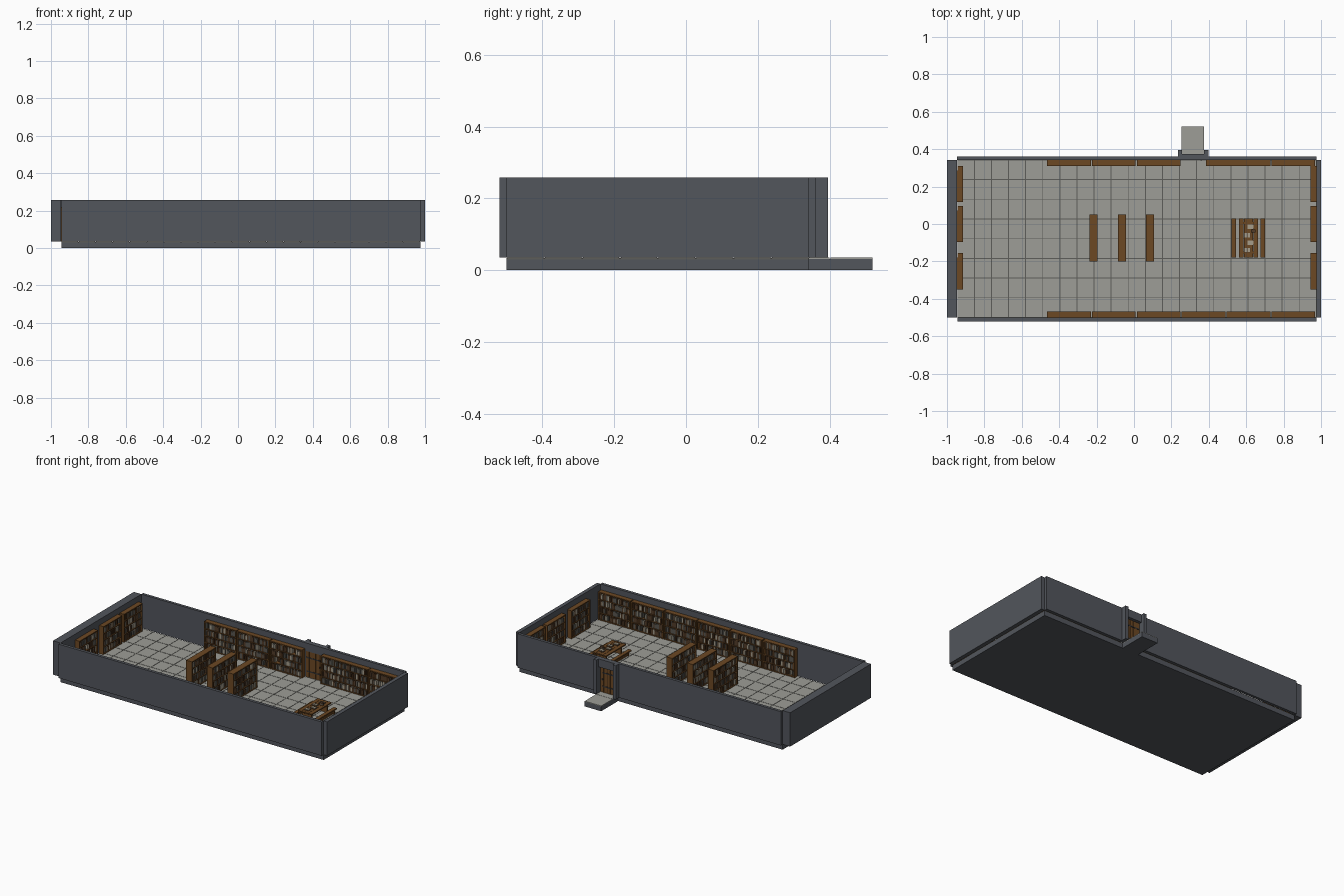
import bpy, bmesh, math, random
from mathutils import Matrix, Vector

random.seed(4)
if "Cube" in bpy.data.objects:
    bpy.data.objects.remove(bpy.data.objects["Cube"])


def material(name, rgb):
    m = bpy.data.materials.new(name)
    m.use_nodes = True
    m.diffuse_color = (*rgb, 1)
    m.node_tree.nodes["Principled BSDF"].inputs["Base Color"].default_value = (*rgb, 1)
    return m


MATS = [
    material("slate stone", (0.085, 0.092, 0.107)),
    material("pale floor tile", (0.34, 0.34, 0.31)),
    material("dark grout", (0.11, 0.11, 0.1)),
    material("oak wood", (0.15, 0.065, 0.017)),
    material("dark wood", (0.05, 0.022, 0.008)),
    material("brown leather", (0.085, 0.045, 0.022)),
    material("grey cloth", (0.1, 0.095, 0.08)),
    material("cream paper", (0.38, 0.34, 0.26)),
    material("iron", (0.03, 0.03, 0.032)),
]
STONE, TILE, GROUT, OAK, DARK, LEATHER, CLOTH, CREAM, IRON = range(len(MATS))
SPINES = [LEATHER, LEATHER, DARK, CLOTH, CLOTH, CREAM]


def box(bm, x0, x1, y0, y1, z0, z1, mat):
    place = Matrix.Translation(((x0 + x1) / 2, (y0 + y1) / 2, (z0 + z1) / 2))
    size = Matrix.Diagonal((x1 - x0, y1 - y0, z1 - z0, 1))
    geo = bmesh.ops.create_cube(bm, size=1, matrix=place @ size)
    for f in {f for v in geo["verts"] for f in v.link_faces}:
        f.material_index = mat


def finish(name, bm, place=None):
    mesh = bpy.data.meshes.new(name)
    bm.to_mesh(mesh)
    bm.free()
    for m in MATS:
        mesh.materials.append(m)
    ob = bpy.data.objects.new(name, mesh)
    bpy.context.collection.objects.link(ob)
    if place:
        ob.matrix_world = place
    return ob


def block(name, *args):
    bm = bmesh.new()
    box(bm, *args)
    return finish(name, bm)


# Room extents
L, R, F, B = -0.945, 0.975, -0.5, 0.343
FLOOR, TOP = 0.035, 0.258
D0, D1, DOOR_TOP = 0.255, 0.375, 0.205

# Foundation and tiled floor
block("foundation", L, R, F, B, 0, 0.03, STONE)
block("grout_bed", L, R, F, B, 0.03, 0.0335, GROUT)
bm = bmesh.new()
cols, rows, gap = 21, 8, 0.0022
w, d = (R - L) / cols, (B - F) / rows
for i in range(cols):
    for j in range(rows):
        x, y = L + i * w, F + j * d
        box(bm, x + gap, x + w - gap, y + gap, y + d - gap, 0.0325, FLOOR, TILE)
finish("floor_tiles", bm)

# Doorstep
block("doorstep_base", D0, D1, B, 0.52, 0, 0.031, STONE)
bm = bmesh.new()
for y0, y1 in ((B, 0.4), (0.402, 0.52)):
    box(bm, D0, D1, y0, y1, 0.031, FLOOR, TILE)
finish("doorstep_slabs", bm)

# Walls
block("right_wall", -1, L, F, B, FLOOR, TOP, STONE)
block("left_wall", R, 1, F, B, FLOOR, TOP, STONE)
block("front_wall", L, R, -0.52, F, FLOOR, TOP, STONE)
bm = bmesh.new()
box(bm, L, D0, B, 0.362, FLOOR, TOP, STONE)
box(bm, D1, R, B, 0.362, FLOOR, TOP, STONE)
box(bm, D0, D1, B, 0.362, DOOR_TOP, TOP, STONE)
finish("back_wall", bm)

# Doorway surround
for side, x in (("right", D0 - 0.02), ("left", D1)):
    block(side + "_door_post", x, x + 0.022, 0.36, 0.396, FLOOR, TOP, STONE)
block("door_lintel", D0, D1, 0.36, 0.375, DOOR_TOP, TOP, STONE)

# Plank door with iron straps and handle
bm = bmesh.new()
box(bm, D0, D1, 0.347, 0.352, FLOOR, DOOR_TOP, DARK)
plank = (D1 - D0) / 5
for i in range(5):
    x = D0 + i * plank
    box(bm, x + 0.0015, x + plank - 0.0015, 0.344, 0.355, FLOOR, DOOR_TOP, OAK)
for z in (0.07, 0.16):
    box(bm, D0 + 0.005, D1 - 0.015, 0.343, 0.3565, z, z + 0.008, IRON)
box(bm, D1 - 0.02, D1 - 0.012, 0.34, 0.36, 0.115, 0.125, IRON)
finish("door", bm)


def book_row(bm, x0, x1, y0, y1, z, room):
    """Upright books of varied width, height and depth."""
    x = x0
    while x < x1 - 0.008:
        wide = min(random.uniform(0.007, 0.014), x1 - x)
        if random.random() > 0.06:
            box(bm, x, x + wide - 0.001, y0 + random.uniform(0, 0.004), y1,
                z, z + room * random.uniform(0.68, 0.95), random.choice(SPINES))
        x += wide


def bookcase(name, width, depth, centre, turn, double=False):
    """Open case facing local -y, or both ways when double."""
    bm = bmesh.new()
    h, t, n = 0.185, 0.007, 4
    a, b = width / 2, depth / 2
    for s in (-1, 1):
        x = s * (a - t / 2)
        box(bm, x - t / 2, x + t / 2, -b, b, 0, h, OAK)
    box(bm, -a, a, -b, b, h - t, h, OAK)
    mid = 0 if double else b - 0.002
    box(bm, -a + t, a - t, mid - 0.002, mid + 0.002, 0, h - t, DARK)
    pitch = (h - t) / n
    for i in range(n):
        z = i * pitch
        box(bm, -a + t, a - t, -b + 0.001, b - 0.001, z, z + 0.005, OAK)
        book_row(bm, -a + t, a - t, -b + 0.004, mid, z + 0.005, pitch - 0.005)
        if double:
            before = set(bm.verts)
            book_row(bm, -a + t, a - t, -b + 0.004, mid, z + 0.005, pitch - 0.005)
            fresh = [v for v in bm.verts if v not in before]
            bmesh.ops.rotate(bm, verts=fresh, cent=(0, 0, 0),
                             matrix=Matrix.Rotation(math.pi, 3, "Z"))
    place = Matrix.Translation((*centre, FLOOR)) @ Matrix.Rotation(math.radians(turn), 4, "Z")
    finish(name, bm, place)


# Bookcases along the four walls
DEEP = 0.032
front_runs = [(-0.465 + 0.24 * i, -0.231 + 0.24 * i) for i in range(6)]
back_runs = front_runs[:3] + [(0.385, 0.729), front_runs[5]]
for x0, x1 in front_runs:
    bookcase("front_bookcase", x1 - x0, DEEP, ((x0 + x1) / 2, F + DEEP / 2), 180)
for x0, x1 in back_runs:
    bookcase("back_bookcase", x1 - x0, DEEP, ((x0 + x1) / 2, B - DEEP / 2), 0)
for y in (0.214, 0, -0.252):
    bookcase("right_bookcase", 0.194, DEEP, (L + DEEP / 2, y), 90)
    bookcase("left_bookcase", 0.194, DEEP, (R - DEEP / 2, y), -90)

# Free-standing double bookcases
for x in (-0.216, -0.065, 0.086):
    bookcase("island_bookcase", 0.253, 0.042, (x, -0.075), 90, True)


def trestle(name, x0, x1, y0, y1, height, planks):
    """Plank top on two end supports with a stretcher."""
    bm = bmesh.new()
    z = FLOOR + height
    step = (x1 - x0) / planks
    for i in range(planks):
        box(bm, x0 + i * step, x0 + (i + 1) * step - 0.0015, y0, y1, z - 0.008, z, OAK)
    inset = (x1 - x0) * 0.15
    for y in (y0 + 0.02, y1 - 0.03):
        box(bm, x0 + inset, x1 - inset, y, y + 0.01, FLOOR, z - 0.008, OAK)
    xm = (x0 + x1) / 2
    box(bm, xm - 0.004, xm + 0.004, y0 + 0.03, y1 - 0.03, z - 0.03, z - 0.02, OAK)
    finish(name, bm)


# Reading table and benches
trestle("reading_table", 0.562, 0.664, -0.178, 0.03, 0.06, 4)
trestle("right_bench", 0.521, 0.546, -0.178, 0.03, 0.032, 1)
trestle("left_bench", 0.677, 0.703, -0.178, 0.03, 0.032, 1)

# Books and papers on the table
bm = bmesh.new()
z = FLOOR + 0.06
for i, y in enumerate((-0.14, -0.1, -0.06, -0.015)):
    x = 0.605 + 0.018 * (i % 2)
    box(bm, x - 0.017, x + 0.017, y - 0.013, y + 0.013, z, z + 0.004, LEATHER)
    box(bm, x - 0.015, x + 0.015, y - 0.011, y + 0.011, z + 0.004, z + 0.007, CREAM)
    box(bm, x - 0.001, x + 0.001, y - 0.011, y + 0.011, z + 0.007, z + 0.0075, DARK)
for i in range(3):
    box(bm, 0.625, 0.65, -0.045, -0.03, z + 0.006 * i, z + 0.006 * (i + 1), (OAK, CLOTH, LEATHER)[i])
finish("table_books", bm)
